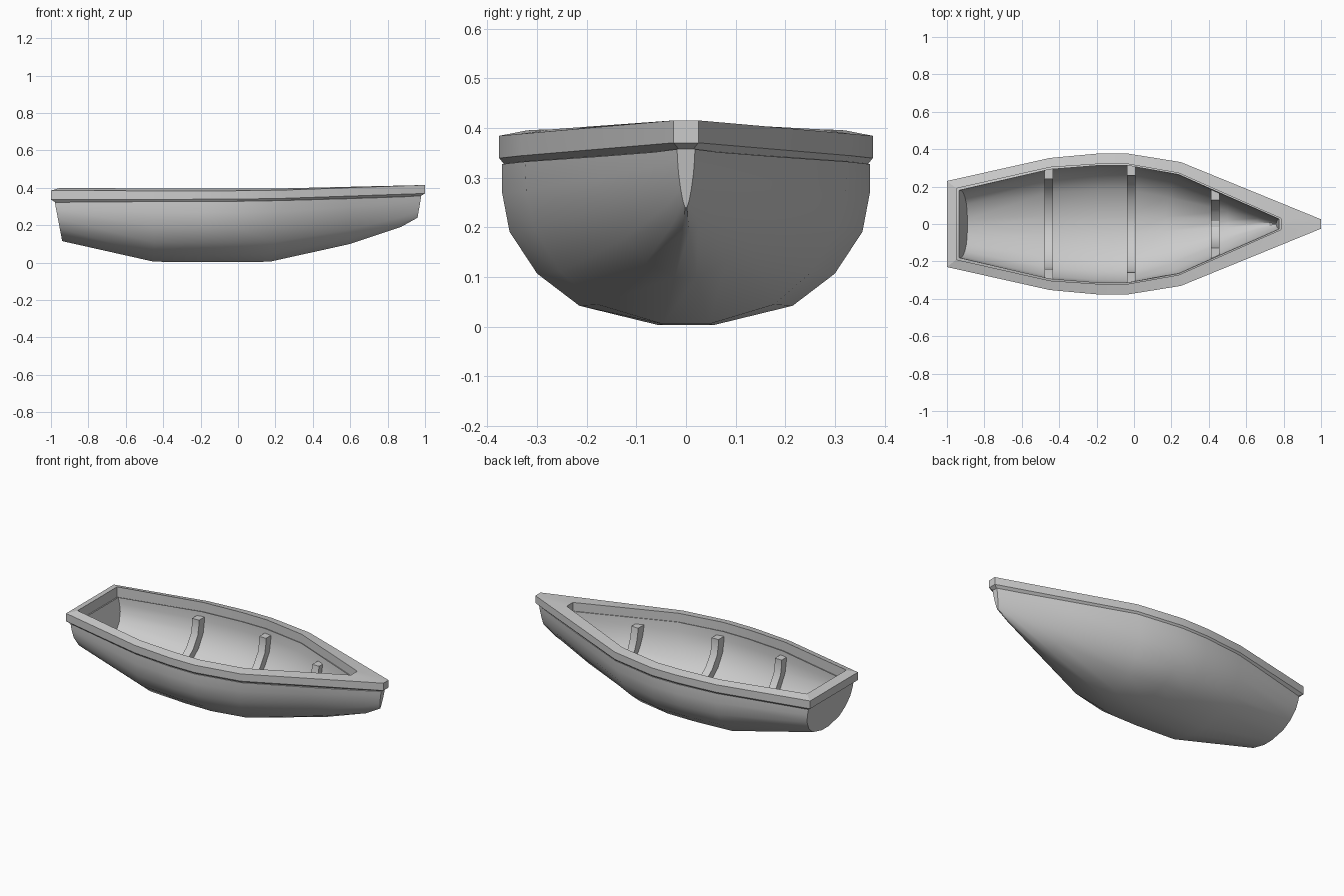
import bpy, bmesh

if "Cube" in bpy.data.objects:
    bpy.data.objects.remove(bpy.data.objects["Cube"])

# Section shapes as fractions of (half width, height): full midship and narrower bow
MID = [(.15, 0), (.58, .12), (.81, .32), (.96, .58), (1, .82), (1, 1)]
BOW = [(.10, 0), (.36, .12), (.60, .32), (.83, .58), (.95, .82), (1, 1)]

# Stations: x at keel, x at rim, half width, keel z, rim z, bow blend
OUTER = [(-.94, -.98, .217, .115, .325, 0), (-.45, -.45, .345, .005, .327, 0),
         (-.2, -.2, .370, .003, .327, 0), (-.03, -.03, .370, .003, .327, 0),
         (.17, .25, .324, .005, .332, .15), (.60, .60, .180, .10, .342, .6),
         (.87, .87, .065, .19, .351, .9), (.96, .98, .018, .24, .357, 1)]
INNER = [(-.89, -.935, .180, .155, .343, 0), (-.45, -.45, .292, .055, .343, 0),
         (-.2, -.2, .312, .050, .343, 0), (-.03, -.03, .312, .050, .343, 0),
         (.17, .24, .264, .055, .346, .15), (.5, .5, .148, .115, .352, .5),
         (.66, .66, .078, .16, .355, .8), (.76, .775, .027, .20, .358, 1)]


def section(st):
    xb, xt, w, zb, zt, k = st
    half = [(xb + (xt - xb) * m[1], w * (m[0] * (1 - k) + b[0] * k), zb + (zt - zb) * m[1])
            for m, b in zip(MID, BOW)]
    return [(x, -y, z) for x, y, z in reversed(half)] + half


def station_at(x):
    for a, b in zip(INNER, INNER[1:]):
        if a[1] <= x <= b[1]:
            t = (x - a[1]) / (b[1] - a[1])
            st = [p + (q - p) * t for p, q in zip(a, b)]
            st[0] = st[1] = x
            return st


def finish(bm, name, angle):
    bmesh.ops.recalc_face_normals(bm, faces=bm.faces)
    mesh = bpy.data.meshes.new(name)
    bm.to_mesh(mesh)
    bm.free()
    obj = bpy.data.objects.new(name, mesh)
    bpy.context.collection.objects.link(obj)
    bpy.ops.object.select_all(action='DESELECT')
    obj.select_set(True)
    bpy.context.view_layer.objects.active = obj
    bpy.ops.object.shade_smooth_by_angle(angle=angle)
    return obj


def bridge(bm, rows, closed_rows=False, closed_cols=False):
    n, m = len(rows), len(rows[0])
    for i in range(n if closed_rows else n - 1):
        for j in range(m if closed_cols else m - 1):
            a, b = rows[i], rows[(i + 1) % n]
            bm.faces.new((a[j], b[j], b[(j + 1) % m], a[(j + 1) % m]))


# Hull: outer and inner skins with transom, stem and rim joining them
bm = bmesh.new()
skins = [[[bm.verts.new(p) for p in section(s)] for s in sts] for sts in (OUTER, INNER)]
for rows in skins:
    bridge(bm, rows)
    bm.faces.new(rows[0])
    bm.faces.new(rows[-1])
out, inn = skins
for e in (0, -1):
    bridge(bm, [[r[e] for r in out], [r[e] for r in inn]])
    bm.faces.new((out[e][0], out[e][-1], inn[e][-1], inn[e][0]))
finish(bm, "hull", .7)

# Gunwale: outer x, y, bottom z, top z, then inner x, y, top z
RAIL = [(-1, .23, .337, .385, -.95, .19, .40), (-.45, .353, .338, .384, -.45, .303, .396),
        (-.2, .376, .339, .384, -.2, .32, .395), (-.03, .376, .339, .384, -.03, .32, .395),
        (.25, .331, .344, .388, .24, .272, .397), (1, .025, .37, .415, .785, .03, .41)]
bm = bmesh.new()
loop = []
for side in (1, -1):
    for ox, oy, bz, tz, ix, iy, iz in (RAIL if side == 1 else reversed(RAIL)):
        hx = ox - .025 * (abs(ox) == 1) * ox
        pts = [(hx, oy - .012, bz - .015), (ox, oy, bz), (ox, oy, tz),
               (ix, iy, iz), (ix, iy, .325)]
        loop.append([bm.verts.new((x, side * y, z)) for x, y, z in pts])
bridge(bm, loop, True, True)
finish(bm, "gunwale", .35)

# Ribs: curved frames following the inner skin
for i, x in enumerate((-.455, -.015, .435)):
    st = station_at(x)
    st[4] = .315
    base = section(st)
    bm = bmesh.new()
    rows = []
    for px, y, z in base:
        s = 1 if y > 0 else -1
        top = z > .31
        ay = abs(y)
        yo, yi = s * (ay + .012), s * max(ay - .05, ay * .72)
        zo, zi = (z, z) if top else (z - .012, z + .022)
        rows.append([bm.verts.new(p) for p in
                     ((x - .023, yo, zo), (x + .023, yo, zo), (x + .023, yi, zi), (x - .023, yi, zi))])
    bridge(bm, rows, False, True)
    bm.faces.new(rows[0])
    bm.faces.new(rows[-1])
    finish(bm, "rib_%d" % (i + 1), .5)
